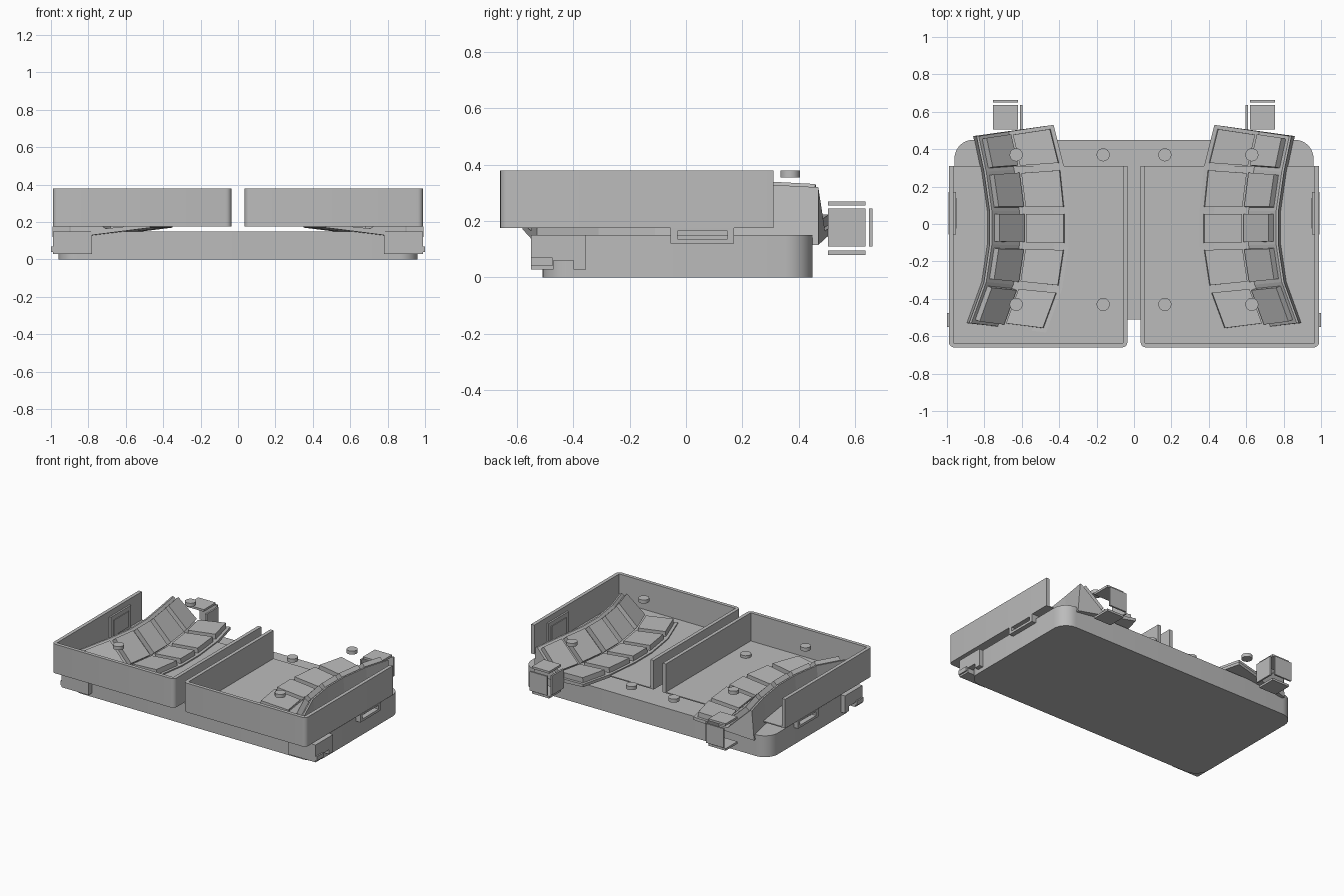
import bpy, bmesh, math
from mathutils import Vector

if "Cube" in bpy.data.objects:
    bpy.data.objects.remove(bpy.data.objects["Cube"])

grey = bpy.data.materials.new("plain grey")
grey.use_nodes = True
grey.diffuse_color = (0.5, 0.5, 0.5, 1)
grey.node_tree.nodes["Principled BSDF"].inputs["Base Color"].default_value = (0.5, 0.5, 0.5, 1)


def finish(name, bm, smooth=False):
    bmesh.ops.recalc_face_normals(bm, faces=bm.faces)
    mesh = bpy.data.meshes.new(name)
    bm.to_mesh(mesh)
    bm.free()
    mesh.materials.append(grey)
    ob = bpy.data.objects.new(name, mesh)
    bpy.context.collection.objects.link(ob)
    if smooth:
        bpy.ops.object.select_all(action='DESELECT')
        ob.select_set(True)
        bpy.context.view_layer.objects.active = ob
        bpy.ops.object.shade_smooth_by_angle(angle=math.radians(30))
    return ob


def prism(name, pts, z0, z1, smooth=True):
    bm = bmesh.new()
    face = bm.faces.new([bm.verts.new((x, y, z0)) for x, y in pts])
    res = bmesh.ops.extrude_face_region(bm, geom=[face])
    top = [v for v in res["geom"] if isinstance(v, bmesh.types.BMVert)]
    bmesh.ops.translate(bm, verts=top, vec=(0, 0, z1 - z0))
    return finish(name, bm, smooth)


def box(name, s, x, y, z):
    """Box from (low, high) pairs; s mirrors it across x."""
    return prism(name, [(s * x[0], y[0]), (s * x[1], y[0]),
                        (s * x[1], y[1]), (s * x[0], y[1])], z[0], z[1], False)


def cut(ob, cutter):
    mod = ob.modifiers.new("pocket", 'BOOLEAN')
    mod.operation = 'DIFFERENCE'
    mod.solver = 'EXACT'
    mod.object = cutter
    cutter.hide_render = True
    cutter.hide_viewport = True


def arc(cx, cy, r, start, steps=8):
    return [(cx + r * math.cos(math.radians(start + 90 * i / steps)),
             cy + r * math.sin(math.radians(start + 90 * i / steps))) for i in range(steps + 1)]


def slab(bm, low, high):
    """Closed block between two matching loops of points."""
    a = [bm.verts.new(p) for p in low]
    b = [bm.verts.new(p) for p in high]
    bm.faces.new(a)
    bm.faces.new(b)
    n = len(a)
    for i in range(n):
        bm.faces.new((a[i], a[(i + 1) % n], b[(i + 1) % n], b[i]))


# Base with rounded corners
R = 0.1
outline = (arc(0.96 - R, 0.45 - R, R, 0) + arc(-0.96 + R, 0.45 - R, R, 90)
           + arc(-0.96 + R, -0.51 + R, R, 180) + arc(0.96 - R, -0.51 + R, R, 270))
prism("base", outline, 0, 0.15)

# Key well stations, back to front: inner edge and outer edge (x, y), outer height
INNER = [(.43, .53), (.375, .31), (.35, .07), (.35, -.12), (.385, -.35), (.47, -.58)]
OUTER = [(.83, .47), (.79, .28), (.76, .07), (.76, -.11), (.79, -.31), (.87, -.53)]
RIM = [.32, .33, .33, .33, .33, .31]


def key_well(side, s):
    rows = []
    for (ix, iy), (ox, oy), rim in zip(INNER, OUTER, RIM):
        i, o = Vector((ix, iy, .19)), Vector((ox, oy, rim))
        v = i.lerp(o, 0.6)
        v.z = 0.165
        lip = o + Vector((.012, 0, 0))
        skirt = Vector((ox + .03, oy, .115))
        under = Vector((ix, iy, .17))
        rows.append([Vector((s * p.x, p.y, p.z)) for p in (i, v, o, lip, skirt, under)])
    # Curved trough
    bm = bmesh.new()
    rings = [[bm.verts.new(p) for p in r] for r in rows]
    bm.faces.new(rings[0])
    bm.faces.new(rings[-1])
    for a, b in zip(rings, rings[1:]):
        for k in range(len(a)):
            n = (k + 1) % len(a)
            bm.faces.new((a[k], a[n], b[n], b[k]))
    finish(side + "_key_well", bm)
    # Two columns of raised keys
    bm = bmesh.new()
    for a, b in zip(rows, rows[1:]):
        for k in (0, 1):
            quad = [a[k], a[k + 1], b[k + 1], b[k]]
            mid = sum(quad, Vector()) / 4
            normal = (quad[2] - quad[0]).cross(quad[3] - quad[1]).normalized()
            if normal.z < 0:
                normal = -normal
            low = [mid + (p - mid) * 0.82 for p in quad]
            slab(bm, [p - normal * .01 for p in low], [p + normal * .035 for p in low])
    finish(side + "_keys", bm)


def disc(name, x, y, top):
    bm = bmesh.new()
    bmesh.ops.create_cone(bm, cap_ends=True, segments=24, radius1=.035, radius2=.035, depth=.025)
    bmesh.ops.translate(bm, verts=bm.verts, vec=(x, y, top - .0125))
    finish(name, bm, True)


for side, s in (("left", 1), ("right", -1)):
    # Open-backed tray: floor and U-shaped wall
    x0, x1, y0, y1, t, r = .035, .99, -.66, .31, .025, .03
    rim = [(x0, y1)] + arc(x0 + r, y0 + r, r, 180, 5) + arc(x1 - r, y0 + r, r, 270, 5) + [(x1, y1)]
    inside = [(x1 - t, y1), (x1 - t, y0 + t), (x0 + t, y0 + t), (x0 + t, y1)]
    prism(side + "_tray_wall", [(s * x, y) for x, y in rim + inside], .175, .38)
    prism(side + "_tray_floor", [(s * x, y) for x, y in rim], .175, .182)

    key_well(side, s)

    # Screw discs
    for end, y in (("back", .37), ("front", -.43)):
        disc(f"{side}_{end}_inner_disc", s * .165, y, .2)
        disc(f"{side}_{end}_outer_disc", s * .63, y, .38)

    # Thumb switch: separate thin plates around an empty middle
    X, Y, Z = (.62, .755), (.505, .637), (.11, .245)
    box(side + "_switch_top", s, X, Y, (.255, .27))
    box(side + "_switch_bottom", s, X, Y, (.08, .095))
    box(side + "_switch_back", s, X, (.65, .662), Z)
    box(side + "_switch_inner", s, (.597, .609), Y, Z)

    # Front corner block with a notch in its outer face
    block = box(side + "_corner_block", s, (.78, .99), (-.55, -.355), (.028, .15))
    cut(block, box(side + "_corner_cutter", s, (.93, 1.1), (-.47, -.4), (.0, .06)))
    box(side + "_corner_lip", s, (.99, 1.0), (-.55, -.475), (.04, .07))

    # Side port sleeve with a slot, and panel on the wall above it
    port = box(side + "_port", s, (.9, .993), (-.055, .17), (.12, .176))
    cut(port, box(side + "_port_cutter", s, (.94, 1.1), (-.03, .147), (.137, .164)))
    box(side + "_wall_panel", s, (.953, .967), (-.055, .17), (.18, .34))
    box(side + "_wall_panel_inset", s, (.948, .954), (-.025, .14), (.2, .31))
